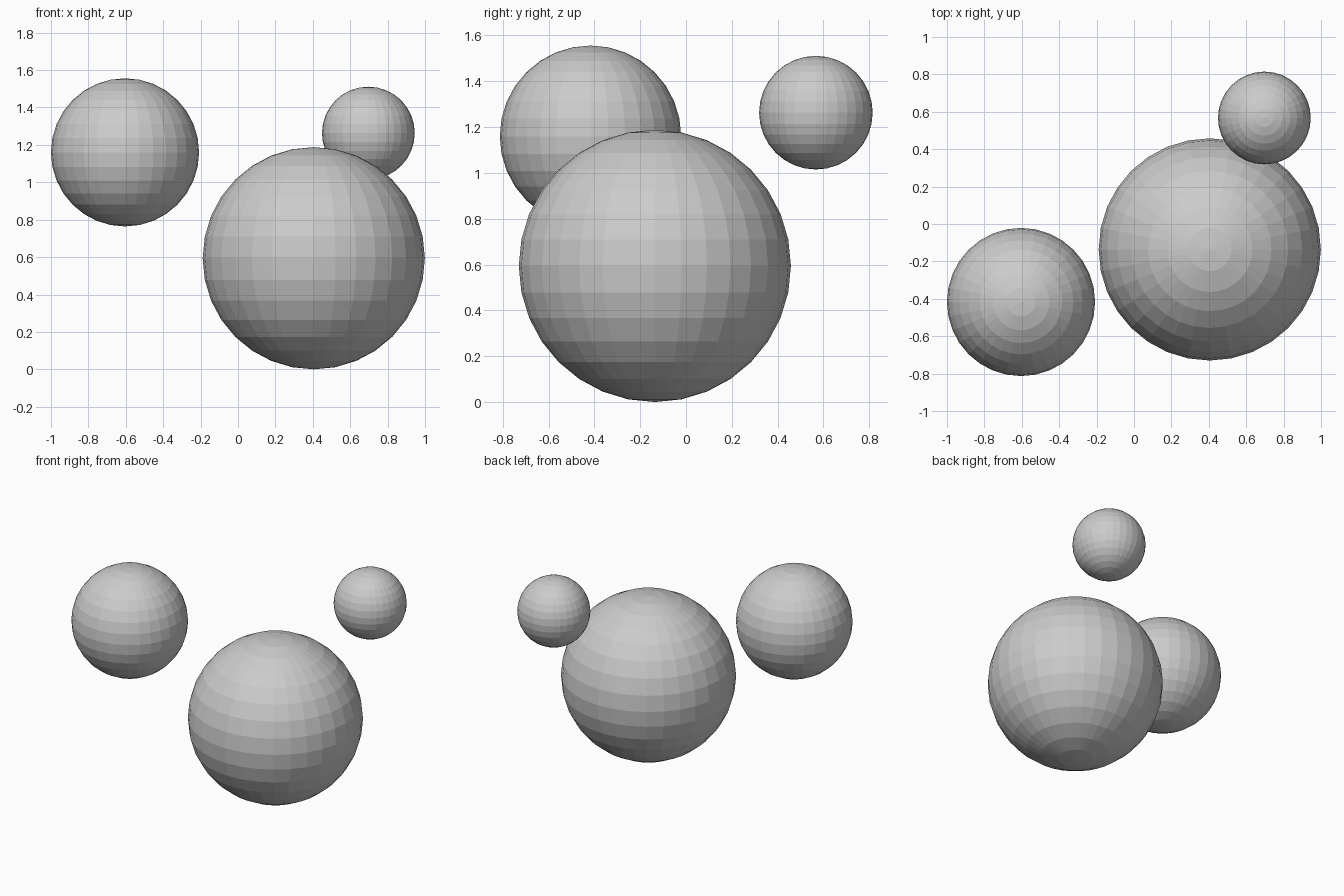
import bpy

if "Cube" in bpy.data.objects:
    bpy.data.objects.remove(bpy.data.objects["Cube"])

# One plain grey for every ball
grey = bpy.data.materials.new("plain_grey")
grey.diffuse_color = (0.6, 0.6, 0.6, 1.0)
grey.use_nodes = True
grey.node_tree.nodes["Principled BSDF"].inputs["Base Color"].default_value = grey.diffuse_color


def ball(name, radius, centre):
    """Flat-shaded low-poly sphere with its poles on z."""
    bpy.ops.mesh.primitive_uv_sphere_add(
        segments=32, ring_count=16, radius=radius, location=centre)
    obj = bpy.context.object
    obj.name = name
    obj.data.materials.append(grey)
    bpy.ops.object.shade_flat()
    return obj


# Three separate floating balls
ball("large_ball", 0.594, (0.405, -0.136, 0.594))
ball("medium_ball", 0.396, (-0.604, -0.417, 1.16))
ball("small_ball", 0.248, (0.697, 0.567, 1.263))
